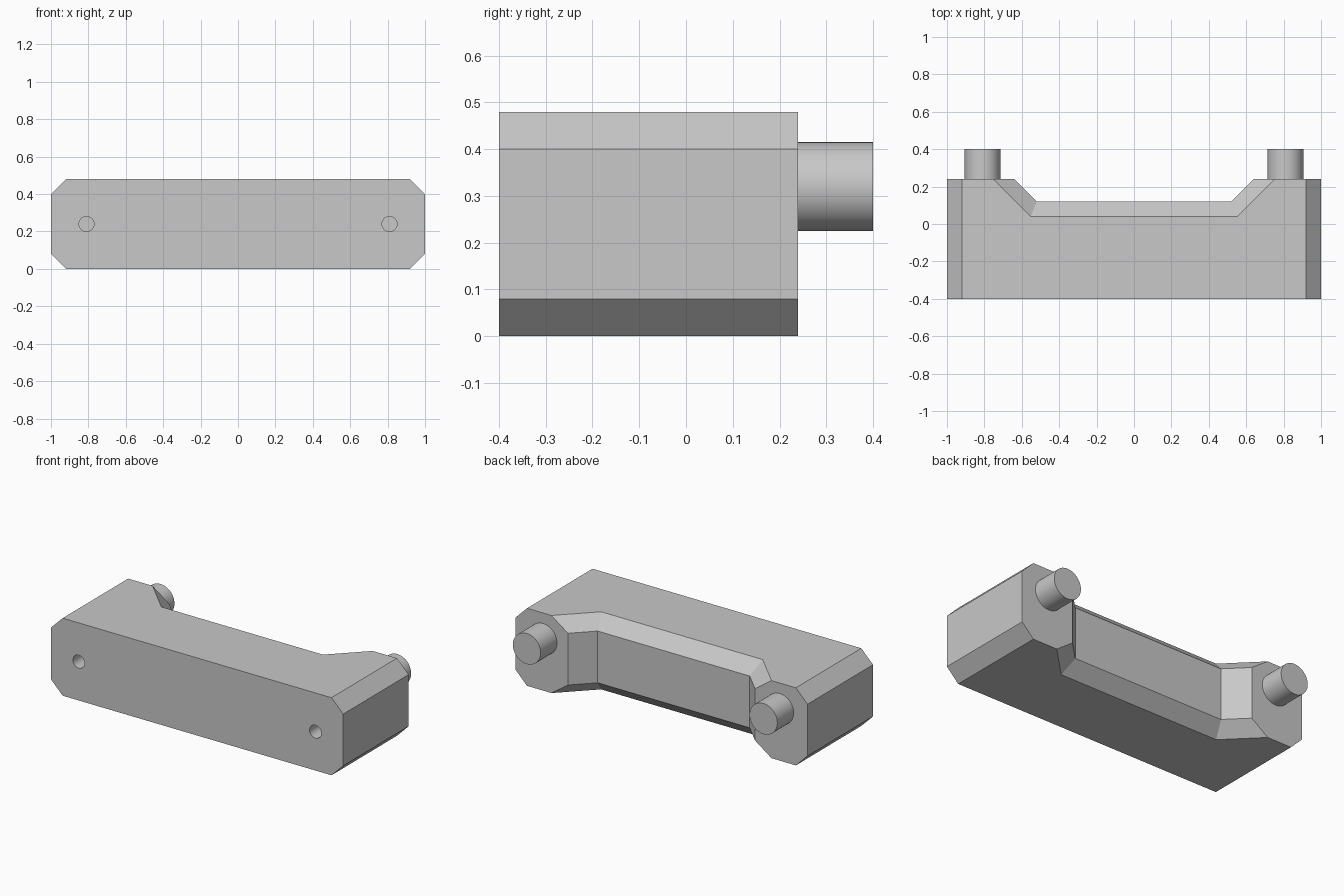
import bpy, bmesh, math

if "Cube" in bpy.data.objects:
    bpy.data.objects.remove(bpy.data.objects["Cube"])

grey = bpy.data.materials.new("light_grey")
grey.diffuse_color = (0.58, 0.58, 0.58, 1)
grey.use_nodes = True
grey.node_tree.nodes["Principled BSDF"].inputs["Base Color"].default_value = grey.diffuse_color


def cylinder(name, x, z, radius, y0, y1):
    """Round bar running along y."""
    bpy.ops.mesh.primitive_cylinder_add(
        vertices=48, radius=radius, depth=y1 - y0,
        location=(x, (y0 + y1) / 2, z), rotation=(math.pi / 2, 0, 0))
    ob = bpy.context.object
    ob.name = name
    ob.data.materials.append(grey)
    bpy.ops.object.shade_smooth_by_angle(angle=math.radians(30))
    return ob


# Body: outlines stacked in height, narrowed at top and bottom for the chamfers
def outline(end, mouth, mouth_floor, floor_y):
    right = [(end, -0.4), (end, 0.24), (mouth, 0.24), (mouth_floor, floor_y)]
    return right + [(-x, y) for x, y in reversed(right)]


wide = outline(1.0, 0.64, 0.52, 0.12)
narrow = outline(0.92, 0.753, 0.553, 0.04)
bm = bmesh.new()
rings = [[bm.verts.new((x, y, z)) for x, y in pts]
         for z, pts in ((0, narrow), (0.08, wide), (0.40, wide), (0.48, narrow))]
for low, high in zip(rings, rings[1:]):
    for i in range(len(low)):
        j = (i + 1) % len(low)
        bm.faces.new((low[i], low[j], high[j], high[i]))
bm.faces.new(rings[0][::-1])
bm.faces.new(rings[-1])
# The front is one flat face
bmesh.ops.dissolve_limit(bm, angle_limit=0.01, verts=bm.verts, edges=bm.edges)
bmesh.ops.recalc_face_normals(bm, faces=bm.faces)
mesh = bpy.data.meshes.new("body")
bm.to_mesh(mesh)
bm.free()
mesh.materials.append(grey)
body = bpy.data.objects.new("body", mesh)
bpy.context.collection.objects.link(body)

for side, sx in (("left", -1), ("right", 1)):
    # Blind screw hole in the front
    cutter = cylinder(side + "_hole_cutter", sx * 0.81, 0.24, 0.04, -0.5, -0.1)
    cutter.hide_render = True
    mod = body.modifiers.new(side + "_hole", 'BOOLEAN')
    mod.operation = 'DIFFERENCE'
    mod.solver = 'EXACT'
    mod.object = cutter
    bpy.context.view_layer.objects.active = body
    bpy.ops.object.modifier_apply(modifier=mod.name)
    bpy.data.objects.remove(cutter)
    # Round peg on the back
    cylinder(side + "_peg", sx * 0.81, 0.32, 0.095, 0.24, 0.4)
